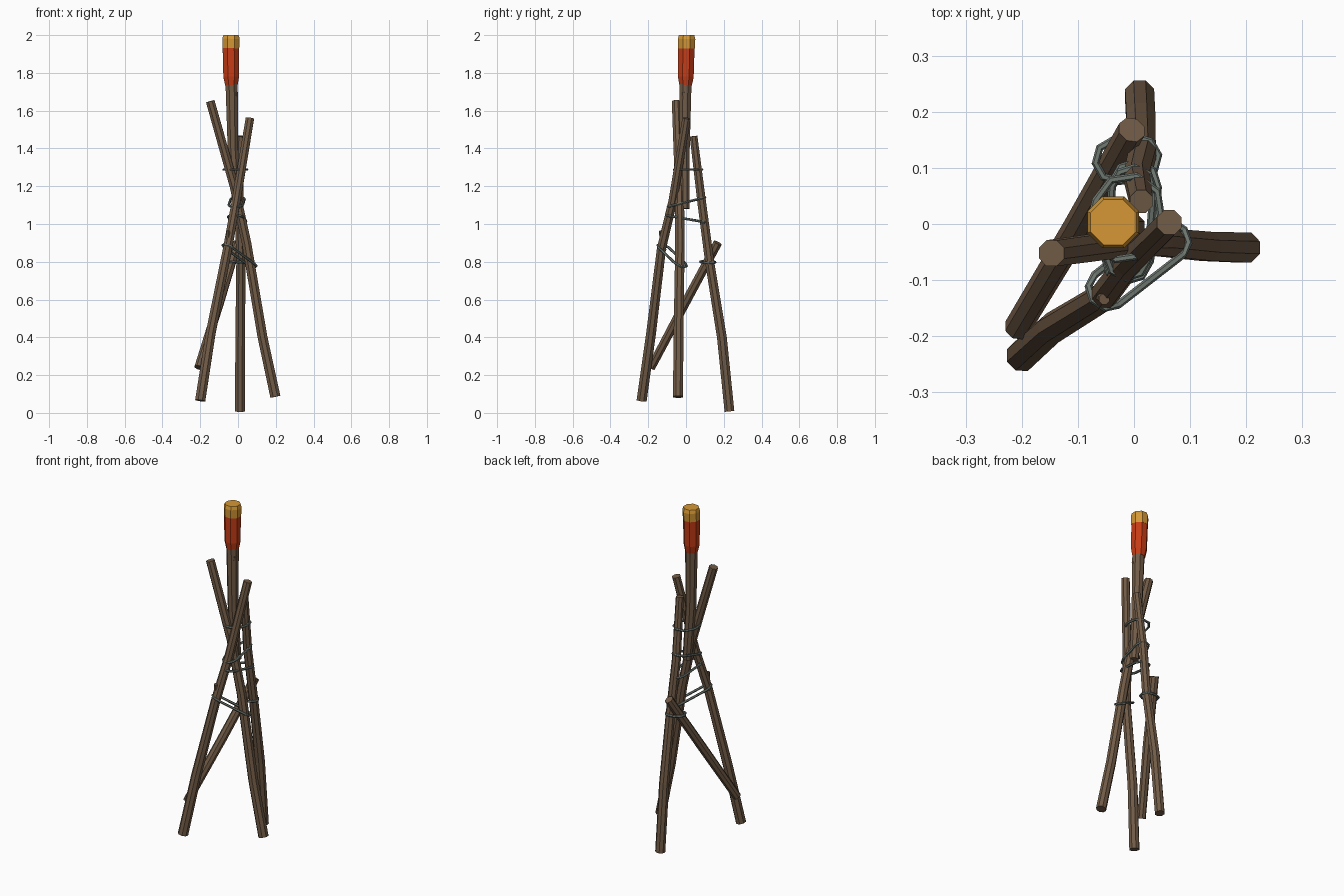
import bpy, bmesh, math
from mathutils import Vector

if "Cube" in bpy.data.objects:
    bpy.data.objects.remove(bpy.data.objects["Cube"])


def material(name, rgb):
    m = bpy.data.materials.new(name)
    m.diffuse_color = (*rgb, 1)
    m.use_nodes = True
    m.node_tree.nodes["Principled BSDF"].inputs["Base Color"].default_value = m.diffuse_color
    return m


WOOD = material("brown wood", (0.165, 0.105, 0.062))
ROPE = material("grey rope", (0.16, 0.19, 0.165))
EMBER = material("red ember", (0.56, 0.045, 0.008))
FLAME = material("yellow tip", (0.66, 0.31, 0.035))


def tube(name, pts, mat, sides=8, closed=False, ref=(1, 0, 0)):
    """Flat-faced tube through (x, y, z, radius) points."""
    bm = bmesh.new()
    n = len(pts)
    pos = [Vector(p[:3]) for p in pts]
    rings = []
    for i, p in enumerate(pts):
        if closed:
            t = pos[(i + 1) % n] - pos[i - 1]
        else:
            t = pos[min(i + 1, n - 1)] - pos[max(i - 1, 0)]
        t.normalize()
        u = Vector(ref)
        u = (u - t * u.dot(t)).normalized()
        v = t.cross(u)
        ring = []
        for k in range(sides):
            a = math.tau * (k + 0.5) / sides
            ring.append(bm.verts.new(pos[i] + (u * math.cos(a) + v * math.sin(a)) * p[3]))
        rings.append(ring)
    for i in range(n if closed else n - 1):
        a, b = rings[i], rings[(i + 1) % n]
        for k in range(sides):
            j = (k + 1) % sides
            bm.faces.new((a[k], a[j], b[j], b[k]))
    if not closed:
        bm.faces.new(rings[0][::-1])
        bm.faces.new(rings[-1])
    bmesh.ops.recalc_face_normals(bm, faces=bm.faces)
    me = bpy.data.meshes.new(name)
    bm.to_mesh(me)
    bm.free()
    me.materials.append(mat)
    ob = bpy.data.objects.new(name, me)
    bpy.context.collection.objects.link(ob)
    return ob


def rope(name, p, q, r, thick=0.007):
    """Closed lashing stretched around two points."""
    p, q = Vector(p), Vector(q)
    d = q - p
    flat = Vector((d.x, d.y, 0)).normalized()
    side = Vector((-flat.y, flat.x, 0))
    along = d.normalized()
    pts = []
    for c, start in ((q, -90), (p, 90)):
        for k in range(5):
            a = math.radians(start + 45 * k)
            pts.append((*(c + (along * math.cos(a) + side * math.sin(a)) * r), thick))
    tube(name, pts, ROPE, 6, True, (0, 0, 1))


# Three bent tripod legs
tube("left_leg", [(-0.2, -0.235, 0.065, .029), (-0.145, -0.185, 0.42, .028),
                  (-0.055, -0.13, 0.87, .026), (-0.01, -0.07, 1.12, .025),
                  (0.063, 0.003, 1.56, .024)], WOOD)
tube("right_leg", [(0.198, -0.042, 0.085, .029), (0.13, -0.04, 0.4, .028),
                   (0.045, -0.032, 0.9, .027), (-0.02, -0.035, 1.2, .026),
                   (-0.147, -0.052, 1.65, .025)], WOOD)
tube("back_leg", [(0.01, 0.23, 0.008, .028), (0.012, 0.19, 0.4, .028),
                  (0.015, 0.125, 0.8, .026), (0.005, 0.085, 1.1, .025),
                  (0.013, 0.04, 1.465, .022)], WOOD)

# Slanted brace and a small broken twig
tube("brace", [(-0.208, -0.185, 0.24, .024), (-0.1, -0.005, 0.58, .026),
               (-0.004, 0.168, 0.9, .025)], WOOD)
tube("twig", [(-0.058, -0.12, 0.86, .018), (-0.053, -0.134, 0.965, .01)], WOOD)

# Torch
tube("torch_handle", [(-0.005, -0.005, 1.08, .026), (-0.027, -0.008, 1.4, .03),
                      (-0.034, -0.003, 1.75, .035)], WOOD)
tube("torch_knot", [(-0.028, -0.01, 1.62, .02), (-0.01, -0.014, 1.7, .012)], WOOD)
tube("torch_head", [(-0.035, -0.002, 1.735, .036), (-0.036, -0.001, 1.78, .045),
                    (-0.038, 0.002, 1.935, .047)], EMBER)
tube("torch_tip", [(-0.038, 0.002, 1.93, .048), (-0.037, 0.003, 1.98, .05),
                   (-0.037, 0.003, 2.0, .044)], FLAME)

# Rope lashings
rope("top_rope", (-0.018, -0.005, 1.288), (-0.01, 0.027, 1.288), 0.06)
rope("upper_rope", (-0.012, -0.06, 1.1), (-0.002, 0.065, 1.132), 0.037)
rope("middle_rope", (-0.012, -0.062, 1.038), (0.002, 0.07, 1.015), 0.041)
rope("front_rope", (-0.05, -0.118, 0.875), (0.066, -0.028, 0.79), 0.034)
rope("brace_rope", (-0.032, 0.113, 0.8), (0.007, 0.118, 0.797), 0.037)
